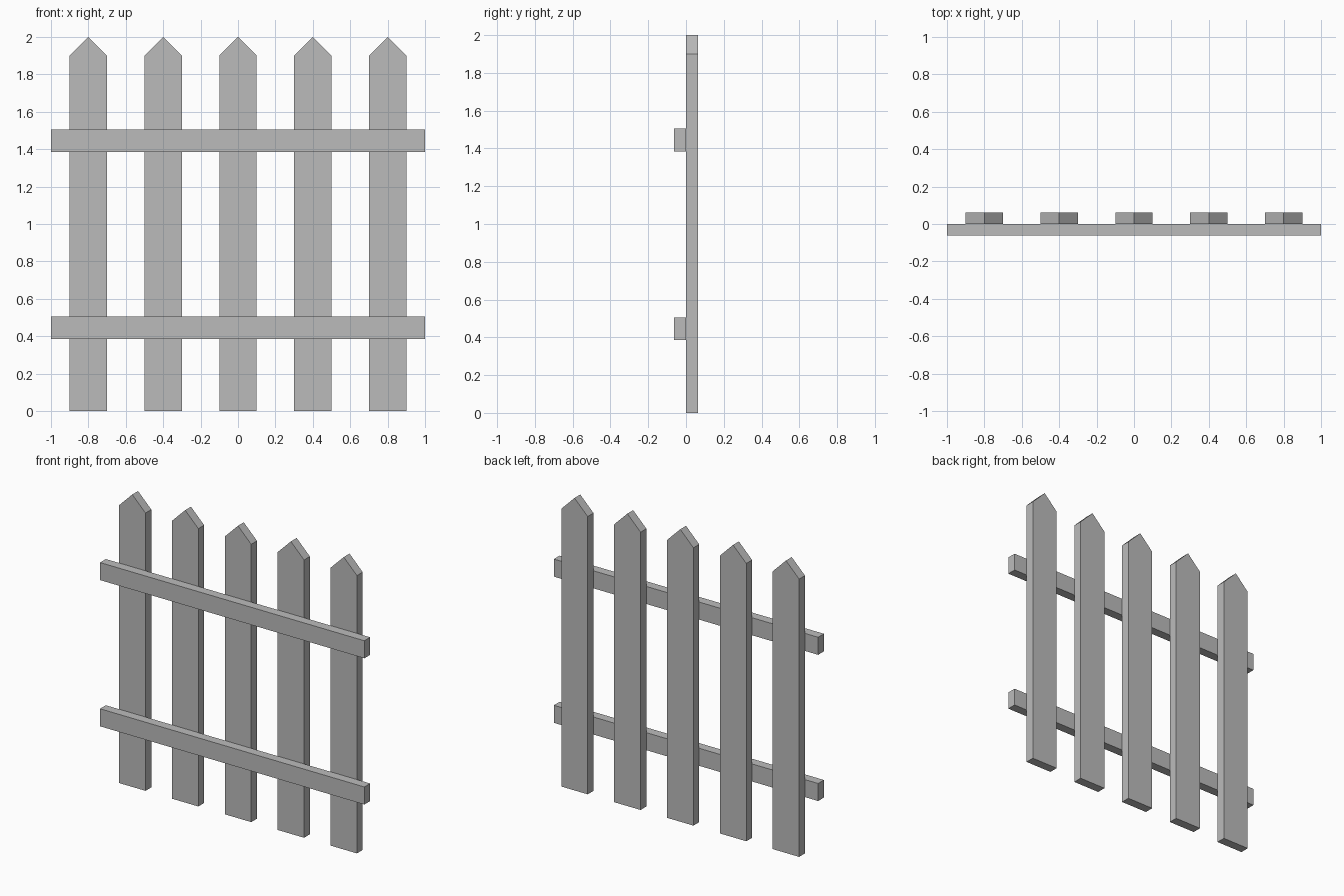
import bpy
import bmesh

cube = bpy.data.objects.get("Cube")
if cube:
    bpy.data.objects.remove(cube, do_unlink=True)

GREY = (0.5, 0.5, 0.5, 1.0)
mat = bpy.data.materials.new("plain grey")
mat.use_nodes = True
mat.diffuse_color = GREY
mat.node_tree.nodes["Principled BSDF"].inputs["Base Color"].default_value = GREY

THICK = 0.0625


def board(name, outline, y_front, y_back):
    """Extrude an (x, z) outline from y_front to y_back."""
    bm = bmesh.new()
    face = bm.faces.new([bm.verts.new((x, y_front, z)) for x, z in outline])
    ext = bmesh.ops.extrude_face_region(bm, geom=[face])
    moved = [v for v in ext["geom"] if isinstance(v, bmesh.types.BMVert)]
    bmesh.ops.translate(bm, verts=moved, vec=(0, y_back - y_front, 0))
    bmesh.ops.recalc_face_normals(bm, faces=bm.faces)
    mesh = bpy.data.meshes.new(name)
    bm.to_mesh(mesh)
    bm.free()
    mesh.materials.append(mat)
    obj = bpy.data.objects.new(name, mesh)
    bpy.context.collection.objects.link(obj)
    return obj


# Five pointed pickets
half = 0.1
picket = [(-half, 0), (half, 0), (half, 1.9), (0, 2), (-half, 1.9)]
for i in range(5):
    obj = board(f"picket_{i + 1}", picket, 0, THICK)
    obj.location.x = (i - 2) * 0.4

# Two rails across the front of the pickets
rail = [(-1, -0.06), (1, -0.06), (1, 0.06), (-1, 0.06)]
for name, z in (("lower_rail", 0.445), ("upper_rail", 1.445)):
    obj = board(name, rail, -THICK, 0)
    obj.location.z = z
